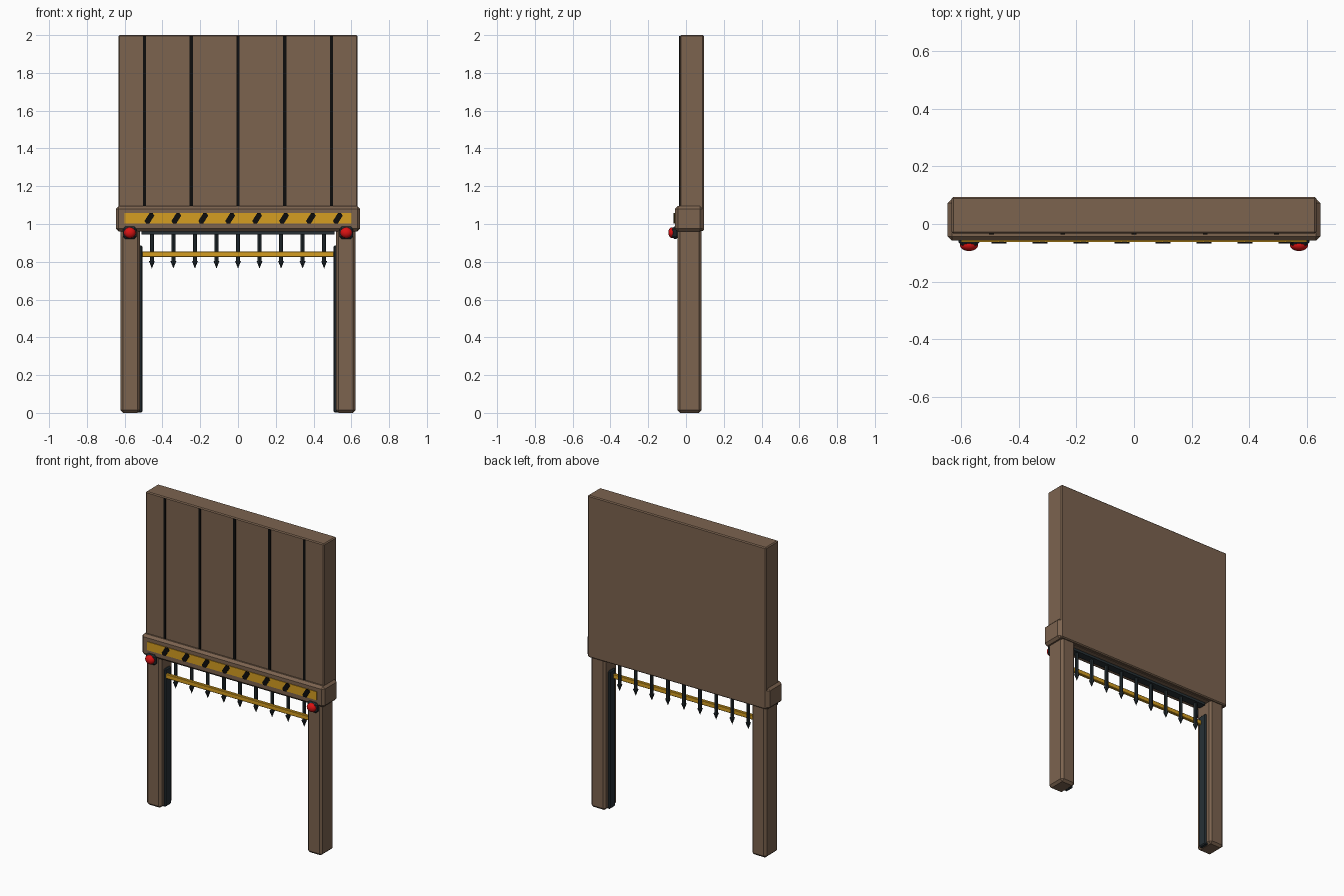
import bpy, bmesh, math
from mathutils import Matrix, Vector

cube = bpy.data.objects.get("Cube")
if cube:
    bpy.data.objects.remove(cube, do_unlink=True)


def material(name, rgb):
    m = bpy.data.materials.new(name)
    m.use_nodes = True
    m.diffuse_color = (*rgb, 1)
    m.node_tree.nodes["Principled BSDF"].inputs["Base Color"].default_value = (*rgb, 1)
    return m


WOOD = material("brown wood", (0.2, 0.125, 0.078))
METAL = material("dark metal", (0.02, 0.03, 0.036))
BLACK = material("black", (0.004, 0.004, 0.004))
YELLOW = material("warning yellow", (0.66, 0.34, 0.015))
RED = material("lamp red", (0.7, 0.006, 0.006))


def finish(name, bm, mat, smooth=False):
    bmesh.ops.recalc_face_normals(bm, faces=bm.faces)
    mesh = bpy.data.meshes.new(name)
    bm.to_mesh(mesh)
    bm.free()
    mesh.materials.append(mat)
    mesh.polygons.foreach_set("use_smooth", [smooth] * len(mesh.polygons))
    obj = bpy.data.objects.new(name, mesh)
    bpy.context.collection.objects.link(obj)
    return obj


def box(name, mat, x, y, z, bevel=0.0):
    """Box from (min, max) ranges, with optional chamfered edges."""
    bm = bmesh.new()
    size = [r[1] - r[0] for r in (x, y, z)]
    centre = [sum(r) / 2 for r in (x, y, z)]
    bmesh.ops.create_cube(bm, size=1, matrix=Matrix.Translation(centre) @ Matrix.Diagonal((*size, 1)))
    if bevel:
        bmesh.ops.bevel(bm, geom=bm.edges[:], offset=bevel, segments=1, affect='EDGES')
    return finish(name, bm, mat)


def spike(name, x, y):
    """Round bar with a wider pointed head."""
    bm = bmesh.new()
    for r1, r2, low, high in ((0.011, 0.011, 0.8, 0.96), (0.0, 0.016, 0.764, 0.805)):
        bmesh.ops.create_cone(bm, cap_ends=True, segments=8, radius1=r1, radius2=r2,
                              depth=high - low,
                              matrix=Matrix.Translation((x, y, (low + high) / 2)))
    bmesh.ops.remove_doubles(bm, verts=bm.verts, dist=1e-5)
    return finish(name, bm, METAL)


def hazard_mark(name, x, z):
    """Slanted six-sided plate on the warning strip."""
    half = [(-0.026, -0.014), (-0.018, -0.027), (0.0, -0.027)]
    outline = half + [(-a, -b) for a, b in half]
    bm = bmesh.new()
    face = bm.faces.new([bm.verts.new((x + a, -0.061, z + b)) for a, b in outline])
    out = bmesh.ops.extrude_face_region(bm, geom=[face])
    bmesh.ops.translate(bm, vec=Vector((0, -0.006, 0)),
                        verts=[v for v in out["geom"] if isinstance(v, bmesh.types.BMVert)])
    return finish(name, bm, BLACK)


# Door panel with plank seams
box("door_panel", WOOD, (-0.633, 0.633), (-0.033, 0.094), (0.963, 2.0), 0.006)
for i in range(5):
    x = (i - 2) * 0.2475
    box(f"plank_seam_{i + 1}", BLACK, (x - 0.008, x + 0.008), (-0.037, -0.03), (1.05, 1.994))

# Lintel and its warning strip
box("lintel", WOOD, (-0.647, 0.647), (-0.058, 0.088), (0.96, 1.095), 0.015)
box("warning_strip", YELLOW, (-0.6, 0.6), (-0.062, -0.055), (1.003, 1.057))
for i in range(8):
    hazard_mark(f"hazard_mark_{i + 1}", -0.469 + i * 0.1425, 1.03)

# Posts, guide rails and lamps on both sides
for side, s in (("left", 1), ("right", -1)):
    def span(a, b):
        return sorted((s * a, s * b))
    box(f"{side}_post", WOOD, span(0.518, 0.622), (-0.045, 0.082), (0, 0.98), 0.014)
    box(f"{side}_guide_rail", METAL, span(0.506, 0.535), (-0.012, 0.048), (0.002, 0.885), 0.006)
    box(f"{side}_lamp_base", METAL, span(0.537, 0.609), (-0.075, -0.04), (0.921, 0.986), 0.012)
    bm = bmesh.new()
    bmesh.ops.create_uvsphere(
        bm, u_segments=12, v_segments=8, radius=1,
        matrix=Matrix.Translation((s * 0.573, -0.072, 0.954))
        @ Matrix.Diagonal((0.032, 0.022, 0.029, 1)) @ Matrix.Rotation(math.pi / 2, 4, 'X'))
    finish(f"{side}_lamp", bm, RED, smooth=True)

# Raised gate: header, spikes and cross bar
box("gate_header", METAL, (-0.51, 0.51), (-0.004, 0.044), (0.945, 0.975))
for i in range(9):
    spike(f"gate_spike_{i + 1}", (i - 4) * 0.114, 0.02)
box("gate_cross_bar", YELLOW, (-0.508, 0.508), (-0.008, 0.012), (0.826, 0.855), 0.003)
